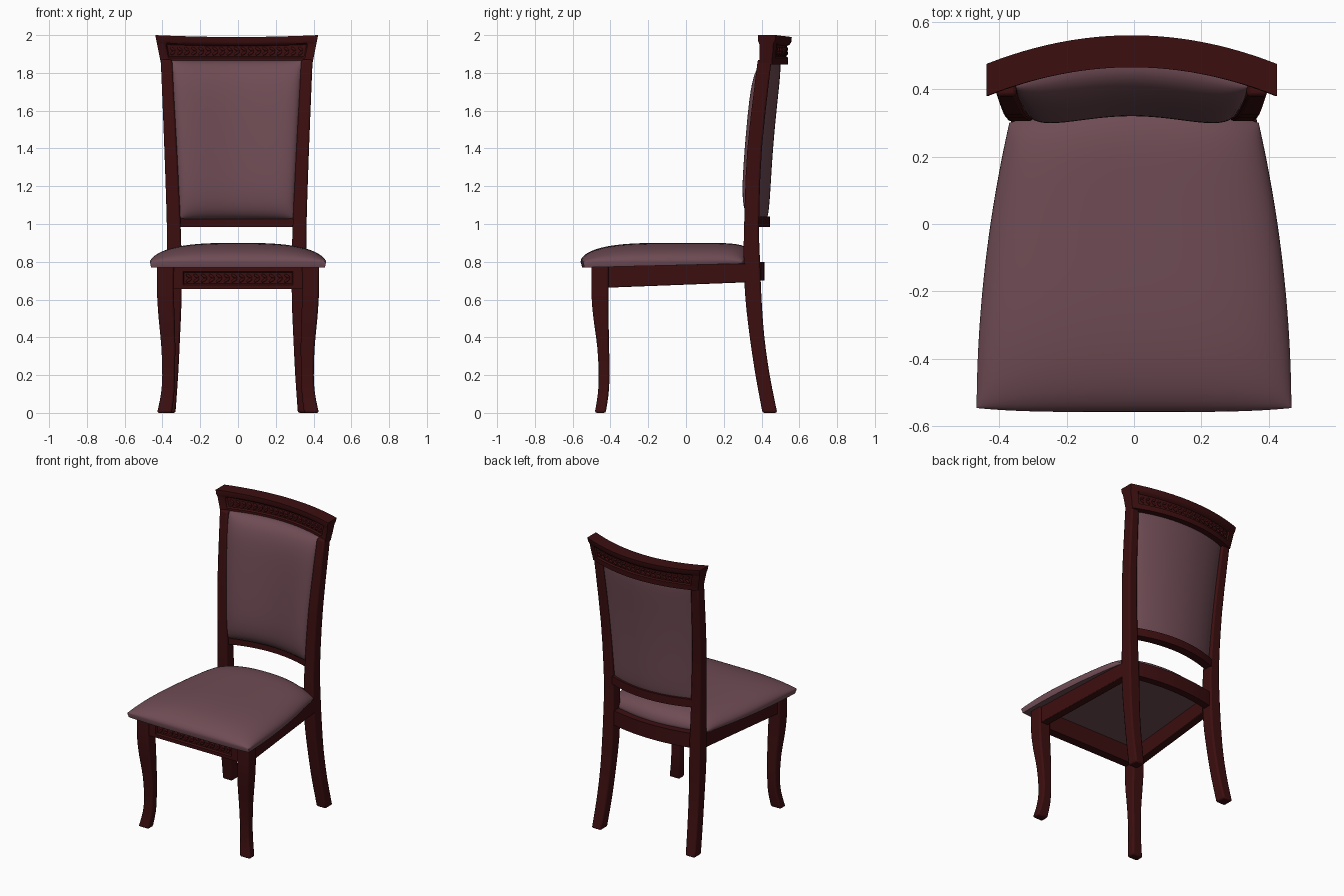
import bpy, bmesh, math
from mathutils import Matrix, Vector

if "Cube" in bpy.data.objects:
    bpy.data.objects.remove(bpy.data.objects["Cube"])

BACK_SHIFT = -0.007


def material(name, rgb):
    m = bpy.data.materials.new(name)
    m.diffuse_color = (*rgb, 1)
    m.use_nodes = True
    m.node_tree.nodes["Principled BSDF"].inputs["Base Color"].default_value = m.diffuse_color
    return m


WOOD = material("dark red wood", (0.045, 0.0045, 0.005))
FABRIC = material("mauve fabric", (0.16, 0.072, 0.09))


def finish(name, bm, mat, angle=35, bevel=0, shift=0):
    bmesh.ops.recalc_face_normals(bm, faces=bm.faces)
    bmesh.ops.translate(bm, verts=bm.verts, vec=(shift, 0, 0))
    me = bpy.data.meshes.new(name)
    bm.to_mesh(me)
    bm.free()
    me.materials.append(mat)
    ob = bpy.data.objects.new(name, me)
    bpy.context.collection.objects.link(ob)
    bpy.ops.object.select_all(action='DESELECT')
    ob.select_set(True)
    bpy.context.view_layer.objects.active = ob
    bpy.ops.object.shade_smooth_by_angle(angle=math.radians(angle))
    if bevel:
        b = ob.modifiers.new("soft edges", 'BEVEL')
        b.width, b.segments = bevel, 2
        b.limit_method, b.angle_limit = 'ANGLE', math.radians(40)
    return ob


def loft(name, rings, mat=WOOD, **kw):
    bm = bmesh.new()
    vs = [[bm.verts.new(p) for p in r] for r in rings]
    n = len(vs[0])
    for a, b in zip(vs, vs[1:]):
        for i in range(n):
            j = (i + 1) % n
            bm.faces.new((a[i], a[j], b[j], b[i]))
    bm.faces.new(vs[0])
    bm.faces.new(vs[-1])
    return finish(name, bm, mat, **kw)


def smooth_rows(rows, steps=3):
    """Catmull-Rom resampling of section rows."""
    out = []
    for i in range(len(rows) - 1):
        p0, p1 = rows[max(i - 1, 0)], rows[i]
        p2, p3 = rows[i + 1], rows[min(i + 2, len(rows) - 1)]
        for k in range(steps):
            t = k / steps
            out.append([0.5 * (2 * b + (c - a) * t + (2 * a - 5 * b + 4 * c - d) * t * t
                               + (3 * b - a - 3 * c + d) * t ** 3)
                        for a, b, c, d in zip(p0, p1, p2, p3)])
    return out + [list(rows[-1])]


def leg(name, rows, side, shift=0, bevel=0.01):
    rings = [[(side * x0, y0, z), (side * x1, y0, z), (side * x1, y1, z), (side * x0, y1, z)]
             for z, x0, x1, y0, y1 in smooth_rows(rows)]
    loft(name, rings, bevel=bevel, shift=shift)


def bowed_rail(name, half, profile, bow, taper=0, dip=0, panel=None, shift=0):
    """Sweep a (y, z, recess) profile across x, bowing backwards in the middle."""
    xs = [half * (i / 12 - 1) for i in range(25)]
    if panel:
        xs = sorted(xs + [s * (panel + d) for s in (-1, 1) for d in (0, 0.006)])
    z0 = min(p[1] for p in profile)
    rings = []
    for x in xs:
        k = 1 - (x / half) ** 2
        rec = 1 if panel and abs(x) <= panel + 1e-4 else 0
        rings.append([(x * (1 + taper * (z - z0)), y + bow * k + r * rec, z - dip * k * (z > z0 + 0.1))
                      for y, z, r in profile])
    loft(name, rings, shift=shift)


def carving(name, half, count, y_of, z, size, shift=0):
    """Row of paired leaves and beads lying in a recessed band."""
    bm = bmesh.new()
    for i in range(count):
        x = half * (2 * i / (count - 1) - 1)
        for tilt, dz in ((0.6, 0.35), (-0.6, -0.35)):
            m = (Matrix.Translation((x, y_of(x), z + dz * size)) @ Matrix.Rotation(tilt, 4, 'Y')
                 @ Matrix.Diagonal((size * 0.62, 0.007, size * 0.26, 1)))
            bmesh.ops.create_uvsphere(bm, u_segments=10, v_segments=6, radius=1, matrix=m)
    finish(name, bm, WOOD, shift=shift)


def cushion(name, front, back, n=32, angle=50, shift=0):
    """Closed pad made of two (u, v) surfaces joined round the rim."""
    bm = bmesh.new()
    t = [math.sin(math.pi / 2 * (2 * i / n - 1)) for i in range(n + 1)]
    grids = [[[bm.verts.new(f(u, v)) for u in t] for v in t] for f in (front, back)]
    for g in grids:
        for j in range(n):
            for i in range(n):
                bm.faces.new((g[j][i], g[j][i + 1], g[j + 1][i + 1], g[j + 1][i]))
    rim = ([(0, i) for i in range(n)] + [(j, n) for j in range(n)]
           + [(n, i) for i in range(n, 0, -1)] + [(j, 0) for j in range(n, 0, -1)])
    a, b = grids
    for (j, i), (l, k) in zip(rim, rim[1:] + rim[:1]):
        bm.faces.new((a[j][i], a[l][k], b[l][k], b[j][i]))
    finish(name, bm, FABRIC, angle, shift=shift)


def dome(t, p):
    return math.sqrt(max(0, 1 - abs(t) ** p))


# seat cushion: tapers towards the back, domed top
def seat_xy(u, v):
    front = -0.558 + 0.012 * u ** 4
    y = front + (v + 1) / 2 * (0.37 - 0.07 * u * u - front)
    return u * (0.467 - 0.097 * max(0, (y + 0.56) / 0.86) ** 2), y


def seat_top(u, v):
    x, y = seat_xy(u, v)
    return x, y, 0.80 + 0.10 * dome(u, 3) * dome(v, 3 if v < 0 else 8)


def seat_bottom(u, v):
    x, y = seat_xy(u, v)
    return x * 0.985, y * 0.985, 0.77 + 0.01 * (v + 1)


cushion("seat_cushion", seat_top, seat_bottom)


# backrest cushion: bowed pad, thicker at the front
def pad_mid(u, v):
    z = 1.445 + 0.42 * v
    x = u * (0.325 + 0.022 * v)
    h = (v + 1) / 2
    return x, 0.348 + 0.025 * h + 0.045 * h * h + 0.063 * (1 - u * u), z


def pad_front(u, v):
    x, y, z = pad_mid(u, v)
    return x, y - 0.012 - 0.088 * dome(u, 4) * dome(v, 6), z


def pad_back(u, v):
    x, y, z = pad_mid(u, v)
    return x, y + 0.012 + 0.018 * dome(u, 4) * dome(v, 6), z


cushion("back_cushion", pad_front, pad_back, shift=BACK_SHIFT)

# legs and side rails
front_rows = [(0, .35, .428, -.483, -.425), (.1, .338, .408, -.467, -.41),
              (.2, .334, .401, -.462, -.405), (.35, .332, .406, -.47, -.407),
              (.5, .335, .42, -.49, -.41), (.62, .34, .428, -.50, -.41),
              (.78, .34, .43, -.50, -.41)]
back_rows = [(0, .324, .395, .405, .483), (.2, .31, .385, .368, .443),
             (.4, .30, .378, .338, .415), (.6, .292, .374, .315, .40),
             (.8, .292, .37, .306, .392), (1.0, .297, .37, .308, .387),
             (1.4, .316, .383, .325, .402), (1.87, .342, .402, .38, .453)]
for side, label in ((-1, "left"), (1, "right")):
    leg("front_leg_" + label, front_rows, side)
    leg("back_post_" + label, back_rows, side, BACK_SHIFT)
    loft("side_rail_" + label,
         [[(side * (x - 0.055), y, zb), (side * x, y, zb), (side * x, y, 0.79), (side * (x - 0.055), y, 0.79)]
          for x, y, zb in ((0.418, -0.44, 0.662), (0.362, 0.34, 0.692))], bevel=0.004)

# front rail with a recessed carved band
bowed_rail("front_rail", 0.36, [(-.488, .655, 0), (-.488, .678, 0), (-.488, .684, .012), (-.488, .742, .012),
                                (-.488, .748, 0), (-.488, .78, 0), (-.43, .78, 0), (-.43, .655, 0)],
           0, panel=0.285)
carving("front_rail_carving", 0.26, 14, lambda x: -0.477, 0.713, 0.03)

# rear seat rail and lower back rail
bowed_rail("rear_seat_rail", 0.31, [(.325, .70, 0), (.325, .80, 0), (.375, .80, 0), (.375, .70, 0)],
           0.04, shift=BACK_SHIFT)
bowed_rail("lower_back_rail", 0.31, [(.325, .985, 0), (.325, 1.04, 0), (.383, 1.04, 0), (.383, .985, 0)],
           0.062, shift=BACK_SHIFT)

# crest rail with carved bands on both faces
bowed_rail("crest_rail", 0.40, [(.39, 1.845, 0), (.39, 1.88, 0), (.39, 1.886, .012), (.388, 1.952, .012),
                                (.386, 1.96, 0), (.38, 1.972, 0), (.38, 2.0, 0),
                                (.475, 2.0, 0), (.472, 1.972, 0), (.464, 1.96, 0), (.462, 1.952, -.012),
                                (.458, 1.886, -.012), (.456, 1.88, 0), (.454, 1.845, 0)],
           0.085, taper=0.5, dip=0.01, panel=0.35, shift=BACK_SHIFT)
carving("crest_front_carving", 0.34, 19, lambda x: 0.401 + 0.085 * (1 - (x / 0.42) ** 2), 1.915, 0.03, BACK_SHIFT)
carving("crest_back_carving", 0.34, 19, lambda x: 0.448 + 0.085 * (1 - (x / 0.42) ** 2), 1.915, 0.03, BACK_SHIFT)
